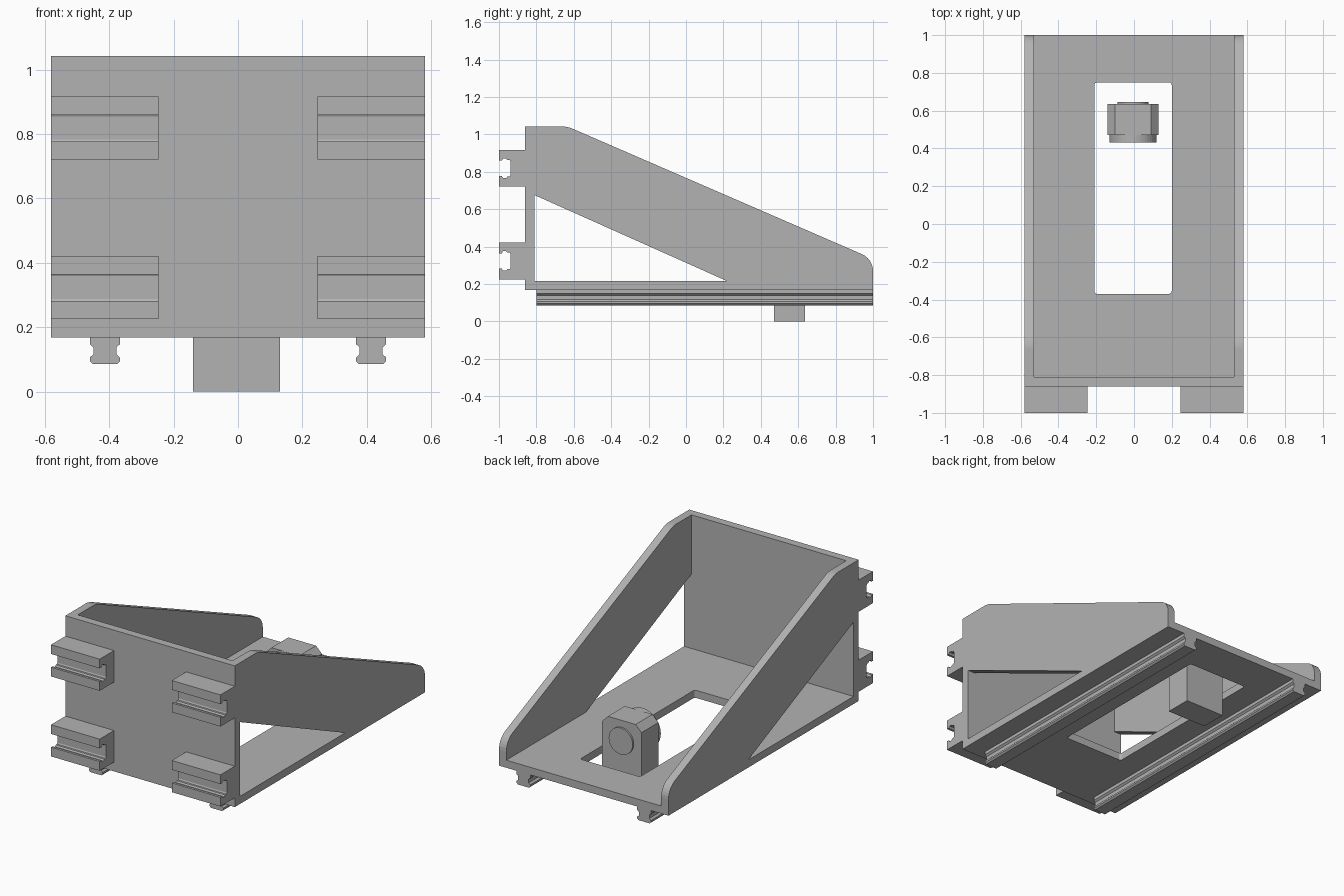
import bpy, bmesh, math

cube = bpy.data.objects.get("Cube")
if cube:
    bpy.data.objects.remove(cube, do_unlink=True)

grey = bpy.data.materials.new("plain grey")
grey.use_nodes = True
COLOUR = (0.45, 0.45, 0.45, 1)
grey.diffuse_color = COLOUR
grey.node_tree.nodes["Principled BSDF"].inputs["Base Color"].default_value = COLOUR


def prism(name, axis, lo, hi, *loops):
    """Extrude an outline (later loops are holes) along an axis from lo to hi."""
    mid = (lo + hi) / 2
    place = {"x": lambda a, b: (mid, a, b),
             "y": lambda a, b: (a, mid, b),
             "z": lambda a, b: (a, b, mid)}[axis]
    bm = bmesh.new()
    for loop in loops:
        verts = [bm.verts.new(place(*p)) for p in loop]
        for i, v in enumerate(verts):
            bm.edges.new((verts[i - 1], v))
    bmesh.ops.triangle_fill(bm, use_beauty=True, edges=bm.edges[:])
    bmesh.ops.recalc_face_normals(bm, faces=bm.faces[:])
    mesh = bpy.data.meshes.new(name)
    bm.to_mesh(mesh)
    bm.free()
    mesh.materials.append(grey)
    obj = bpy.data.objects.new(name, mesh)
    bpy.context.collection.objects.link(obj)
    solid = obj.modifiers.new("Thickness", "SOLIDIFY")
    solid.thickness = hi - lo
    solid.offset = 0
    return obj


def arc(cx, cy, r, start, end, steps=6):
    angles = [math.radians(start + (end - start) * i / steps) for i in range(steps + 1)]
    return [(cx + r * math.cos(a), cy + r * math.sin(a)) for a in angles]


def box(x0, x1, y0, y1):
    return [(x0, y0), (x1, y0), (x1, y1), (x0, y1)]


def rounded_box(x0, x1, y0, y1, r):
    return (arc(x1 - r, y1 - r, r, 0, 90, 4) + arc(x0 + r, y1 - r, r, 90, 180, 4)
            + arc(x0 + r, y0 + r, r, 180, 270, 4) + arc(x1 - r, y0 + r, r, 270, 360, 4))


# Sloping side walls with a triangular window
HALF, INNER, BASE, FLOOR = 0.58, 0.53, 0.168, 0.215
wall = ([(-0.86, BASE), (1.0, BASE)] + arc(0.9, 0.268, 0.1, 0, 66)
        + arc(-0.665, 0.892, 0.15, 66, 90) + [(-0.86, 1.042)])
window = [(-0.81, FLOOR), (0.22, FLOOR), (-0.81, 0.675)]
prism("right_wall", "x", -HALF, -INNER, wall, window)
prism("left_wall", "x", INNER, HALF, wall, window)

# Front plate and floor with its long opening
prism("front_plate", "y", -0.86, -0.81, box(-INNER, INNER, BASE, 1.042))
prism("floor_plate", "z", BASE, FLOOR, box(-INNER, INNER, -0.81, 1.0),
      rounded_box(-0.21, 0.2, -0.37, 0.75, 0.015))

# Slotted clips on the front: half a section, mirrored about its middle
half_clip = [(-0.86, 0.098), (-1.0, 0.098), (-1.0, 0.041), (-0.985, 0.041),
             (-0.978, 0.052), (-0.962, 0.052), (-0.955, 0.044), (-0.942, 0.044),
             (-0.938, 0.036)]
for level, height in (("lower", 0.323), ("upper", 0.818)):
    section = ([(y, height + h) for y, h in half_clip]
               + [(y, height - h) for y, h in reversed(half_clip)])
    for side, lo, hi in (("right", -HALF, -0.247), ("left", 0.247, HALF)):
        prism(f"{level}_{side}_clip", "x", lo, hi, section)

# Grooved rails under the floor
half_rail = [(0.047, BASE), (0.047, 0.148), (0.036, 0.138), (0.036, 0.116),
             (0.047, 0.106), (0.047, 0.095), (0.038, 0.086)]
for side, x in (("right", -0.413), ("left", 0.413)):
    section = ([(x + w, z) for w, z in half_rail]
               + [(x - w, z) for w, z in reversed(half_rail)])
    prism(f"{side}_rail", "y", -0.8, 1.0, section)

# Sliding block in the opening, with a round boss at each end
CX, CZ = -0.005, 0.34
prism("block", "y", 0.47, 0.635,
      [(CX - 0.135, 0), (CX + 0.135, 0), (CX + 0.135, 0.425), (CX + 0.095, 0.465),
       (CX - 0.095, 0.465), (CX - 0.135, 0.425)])
for name, radius, lo, hi in (("front_boss", 0.125, 0.432, 0.47),
                             ("back_boss", 0.082, 0.635, 0.646)):
    boss = prism(name, "y", lo, hi, arc(CX, CZ, radius, 0, 352.5, 47))
    bpy.ops.object.select_all(action="DESELECT")
    boss.select_set(True)
    bpy.context.view_layer.objects.active = boss
    bpy.ops.object.shade_smooth_by_angle()
    boss.data.shade_flat()
